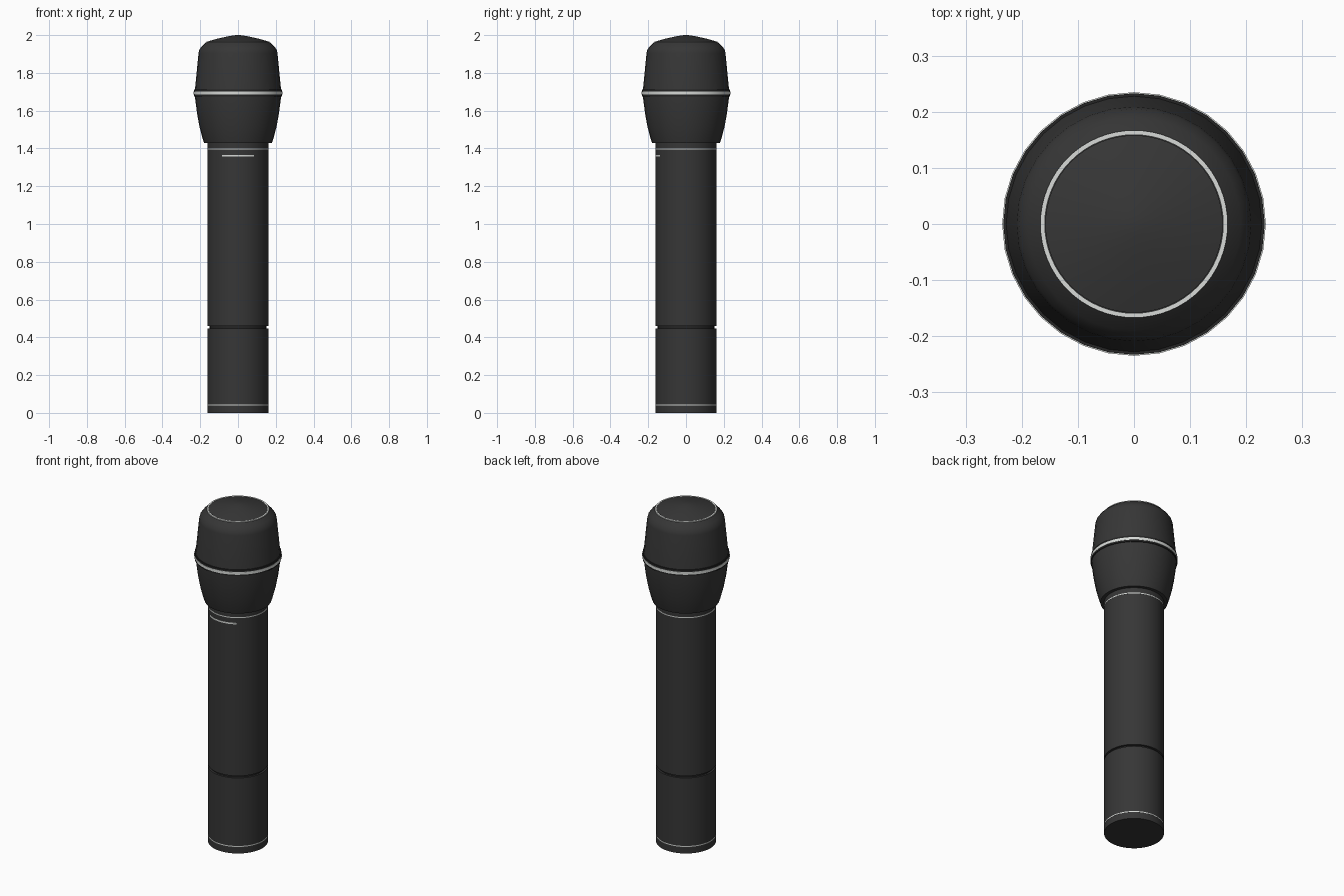
import bpy, bmesh, math

cube = bpy.data.objects.get("Cube")
if cube:
    bpy.data.objects.remove(cube, do_unlink=True)


def material(name, rgb, rough):
    m = bpy.data.materials.new(name)
    m.use_nodes = True
    m.diffuse_color = (*rgb, 1)
    bsdf = m.node_tree.nodes["Principled BSDF"]
    bsdf.inputs["Base Color"].default_value = (*rgb, 1)
    bsdf.inputs["Roughness"].default_value = rough
    return m


BLACK = material("matte black", (0.037, 0.037, 0.037), 0.6)
DARK = material("groove black", (0.018, 0.018, 0.018), 0.7)
SILVER = material("silver", (0.68, 0.70, 0.68), 0.4)


def lathe(name, profile, mat, segments=64, start=0.0, sweep=math.tau, closed=False):
    """Revolve an (r, z) profile about z; points on the axis become poles."""
    full = sweep > 6.28
    bm = bmesh.new()
    columns = []
    poles = {}
    for i in range(segments if full else segments + 1):
        a = start + sweep * i / segments
        col = []
        for j, (r, z) in enumerate(profile):
            if r == 0:
                if j not in poles:
                    poles[j] = bm.verts.new((0, 0, z))
                col.append(poles[j])
            else:
                col.append(bm.verts.new((r * math.cos(a), r * math.sin(a), z)))
        columns.append(col)
    n = len(profile)
    for i in range(segments):
        a, b = columns[i], columns[(i + 1) % len(columns)]
        for j in range(n if closed else n - 1):
            k = (j + 1) % n
            quad = list(dict.fromkeys((a[j], b[j], b[k], a[k])))
            bm.faces.new(quad)
    if not full:
        bm.faces.new(columns[0])
        bm.faces.new(columns[-1][::-1])
    bmesh.ops.recalc_face_normals(bm, faces=bm.faces)
    mesh = bpy.data.meshes.new(name)
    bm.to_mesh(mesh)
    bm.free()
    mesh.materials.append(mat)
    ob = bpy.data.objects.new(name, mesh)
    bpy.context.collection.objects.link(ob)
    bpy.ops.object.select_all(action='DESELECT')
    ob.select_set(True)
    bpy.context.view_layer.objects.active = ob
    bpy.ops.object.shade_smooth_by_angle(angle=math.radians(30))
    return ob


def band(name, r, z, height, mat, depth=0.008, **kw):
    """Thin rectangular ring with outer radius r centred at height z."""
    h = height / 2
    return lathe(name, [(r - depth, z - h), (r, z - h), (r, z + h), (r - depth, z + h)],
                 mat, closed=True, **kw)


R = 0.161

# Handle: battery cover, recessed joint and main grip
lathe("battery_cover", [(0, 0), (R, 0), (R, 0.447), (0, 0.447)], BLACK)
lathe("joint_groove", [(0, 0.44), (0.15, 0.44), (0.15, 0.465), (0, 0.465)], DARK)
lathe("grip", [(0, 0.459), (R, 0.459), (R, 1.44), (0, 1.44)], BLACK)

# Head: lower cup, raised rim, upper grille and shallow domed cap
lathe("head_cup", [(0, 1.43), (0.18, 1.43), (0.19, 1.461), (0.204, 1.515),
                   (0.216, 1.58), (0.229, 1.68), (0.229, 1.70), (0, 1.70)], BLACK, 32)
band("head_rim", 0.233, 1.694, 0.036, DARK, depth=0.02, segments=32)
lathe("head_grille", [(0, 1.70), (0.229, 1.70), (0.226, 1.73), (0.209, 1.905),
                      (0.205, 1.923), (0.19, 1.943), (0.166, 1.964), (0, 1.964)], BLACK, 32)
lathe("head_cap", [(0, 1.96), (0.158, 1.96), (0.158, 1.967), (0.11, 1.981),
                   (0.055, 1.993), (0.02, 1.999), (0, 2.0)], BLACK)

# Silver trim
band("rim_trim", 0.235, 1.693, 0.016, SILVER, depth=0.012, segments=32)
band("cap_trim", 0.167, 1.9635, 0.008, SILVER)
band("collar_trim", R + 0.001, 1.397, 0.006, SILVER)
band("base_trim", R + 0.001, 0.042, 0.006, SILVER)

# Short silver dash on the front of the grip
half = math.asin(0.085 / R)
band("front_dash", R + 0.0015, 1.362, 0.009, SILVER,
     segments=16, start=-math.pi / 2 - half, sweep=2 * half)
